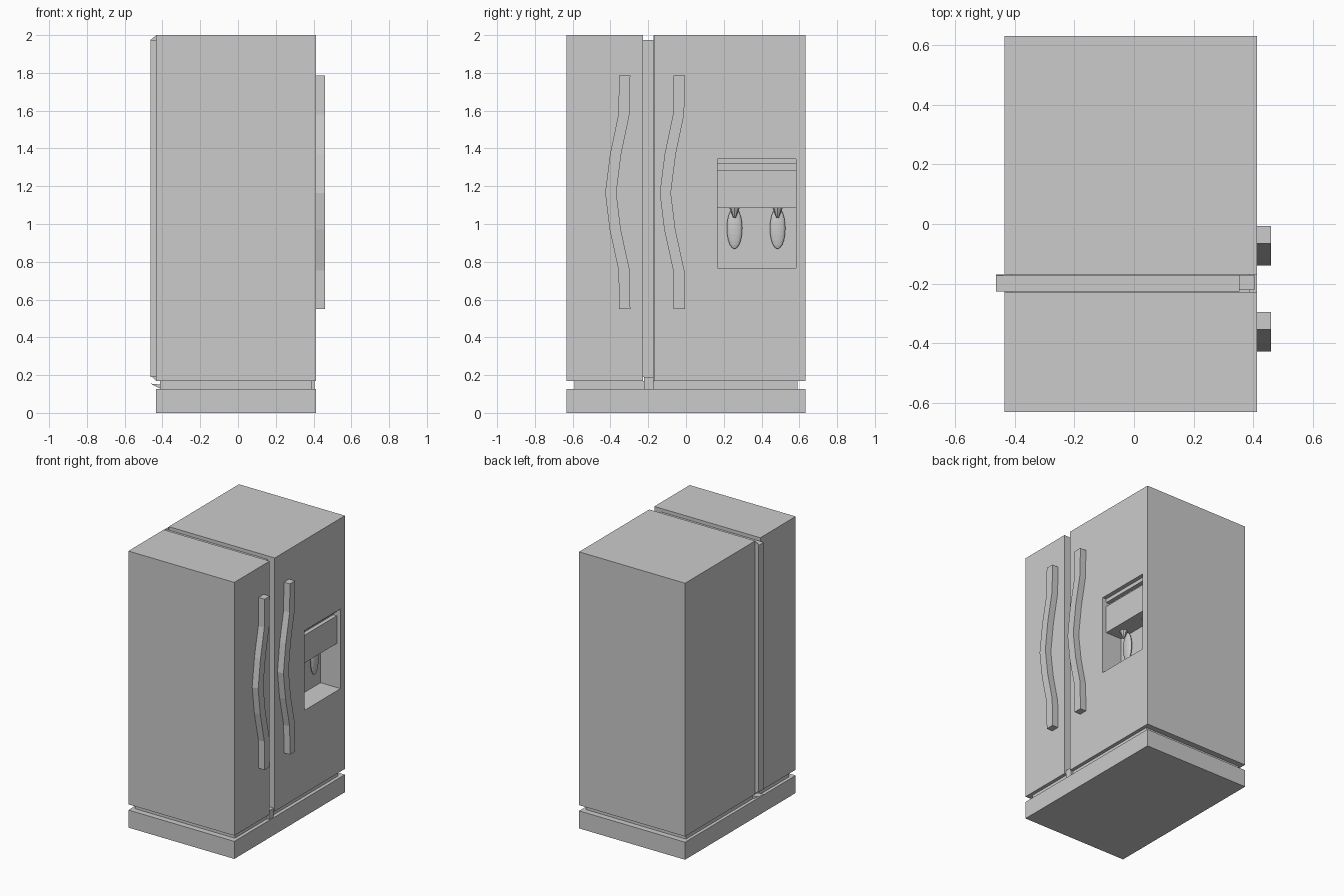
import bpy, bmesh
from mathutils import Vector

if "Cube" in bpy.data.objects:
    bpy.data.objects.remove(bpy.data.objects["Cube"])


def make_object(name, bm):
    bmesh.ops.recalc_face_normals(bm, faces=bm.faces)
    mesh = bpy.data.meshes.new(name)
    bm.to_mesh(mesh)
    bm.free()
    ob = bpy.data.objects.new(name, mesh)
    bpy.context.collection.objects.link(ob)
    return ob


def prism(name, profile, a, b, axis):
    """Extrude a profile from a to b; axis 'x' takes (y, z), axis 'y' takes (x, z)."""
    bm = bmesh.new()
    place = lambda p, t: (t, p[0], p[1]) if axis == 'x' else (p[0], t, p[1])
    face = bm.faces.new([bm.verts.new(place(p, a)) for p in profile])
    new = bmesh.ops.extrude_face_region(bm, geom=[face])['geom']
    move = Vector((b - a, 0, 0) if axis == 'x' else (0, b - a, 0))
    bmesh.ops.translate(bm, vec=move, verts=[v for v in new if isinstance(v, bmesh.types.BMVert)])
    return make_object(name, bm)


def box(name, x, y, z):
    return prism(name, [(x[0], z[0]), (x[1], z[0]), (x[1], z[1]), (x[0], z[1])], y[0], y[1], 'y')


BACK, FRONT = -0.435, 0.413

# Plinth, recessed neck and the two cabinet halves
box("base", (BACK, FRONT), (-0.632, 0.632), (0, 0.127))
box("neck", (-0.412, 0.388), (-0.59, 0.59), (0.127, 0.168))
box("narrow_cabinet", (BACK, FRONT), (-0.632, -0.228), (0.168, 2))
wide = box("wide_cabinet", (BACK, FRONT), (-0.17, 0.632), (0.168, 2))

# Stepped dispenser recess cut into the wide door
steps = [(0.5, 0.768), (0.253, 0.768), (0.253, 1.086), (0.383, 1.086), (0.383, 1.287),
         (0.355, 1.287), (0.355, 1.317), (0.383, 1.317), (0.383, 1.344), (0.5, 1.344)]
cutter = prism("dispenser_cutter", steps, 0.168, 0.582, 'y')
cutter.hide_render = True
mod = wide.modifiers.new("recess", 'BOOLEAN')
mod.operation = 'DIFFERENCE'
mod.solver = 'EXACT'
mod.object = cutter
bpy.context.view_layer.objects.active = wide
bpy.ops.object.modifier_apply(modifier=mod.name)
bpy.data.objects.remove(cutter)

# Divider between the halves, proud at the back and sunk at the front
box("divider", (-0.463, 0.355), (-0.227, -0.171), (0.19, 1.975))
box("divider_foot", (0.33, 0.405), (-0.222, -0.171), (0.127, 0.19))
prism("divider_fin", [(-0.463, 0.2), (BACK, 0.172), (BACK, 1.998), (-0.463, 1.975)],
      -0.173, -0.170, 'y')
prism("divider_rear_foot", [(-0.463, 0.155), (-0.412, 0.128), (-0.412, 0.15)],
      -0.227, -0.171, 'y')

# Bowed handles
bow = [(0, 1.785), (-0.004, 1.58), (-0.048, 1.37), (-0.074, 1.165),
       (-0.050, 0.97), (-0.003, 0.755), (0, 0.55)]
for name, y in (("narrow_door_handle", -0.354), ("wide_door_handle", -0.065)):
    outline = [(y + d, z) for d, z in bow] + [(y + d + 0.059, z) for d, z in reversed(bow)]
    prism(name, outline, FRONT, 0.461, 'x')

# Dispenser paddles and nozzles
for i, y in enumerate((0.257, 0.485), 1):
    bpy.ops.mesh.primitive_uv_sphere_add(segments=16, ring_count=10, radius=1,
                                         location=(0.272, y, 0.977))
    paddle = bpy.context.object
    paddle.name = f"paddle_{i}"
    paddle.scale = (0.018, 0.041, 0.109)
    bpy.ops.mesh.primitive_cone_add(vertices=8, radius1=0.006, radius2=0.028, depth=0.055,
                                    location=(0.305, y, 1.0595))
    bpy.context.object.name = f"nozzle_{i}"
